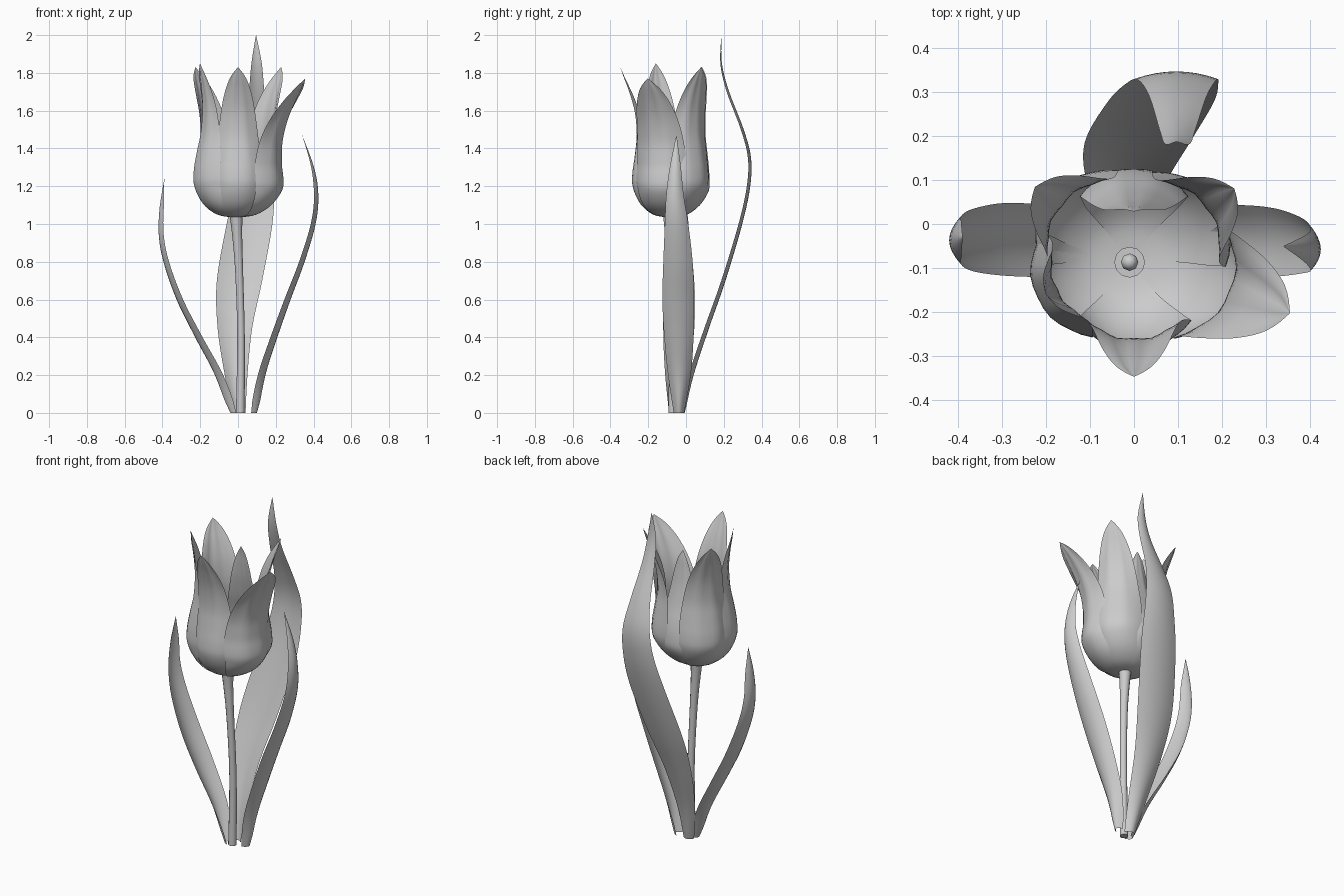
import bpy
from math import sin, cos, radians, pi

cube = bpy.data.objects.get("Cube")
if cube:
    bpy.data.objects.remove(cube, do_unlink=True)

grey = bpy.data.materials.new("plain grey")
grey.use_nodes = True
tone = (0.6, 0.6, 0.6, 1)
grey.diffuse_color = tone
grey.node_tree.nodes["Principled BSDF"].inputs["Base Color"].default_value = tone


def smooth_rows(rows, steps=5):
    """Catmull-Rom interpolation through rows of values."""
    out = []
    last = len(rows) - 1
    for i in range(last):
        a, b, c, d = (rows[max(0, i - 1)], rows[i], rows[i + 1], rows[min(last, i + 2)])
        for k in range(steps):
            t = k / steps
            out.append([q + t * (r - p) / 2 + t * t * (2 * p - 5 * q + 4 * r - s) / 2
                        + t ** 3 * (3 * q - p - 3 * r + s) / 2
                        for p, q, r, s in zip(a, b, c, d)])
    out.append(list(rows[-1]))
    return out


def sheet(name, grid, angle=60):
    """Smooth surface over a grid of points."""
    n = len(grid[0])
    faces = [(j * n + i, j * n + i + 1, (j + 1) * n + i + 1, (j + 1) * n + i)
             for j in range(len(grid) - 1) for i in range(n - 1)]
    mesh = bpy.data.meshes.new(name)
    mesh.from_pydata([p for row in grid for p in row], [], faces)
    mesh.materials.append(grey)
    obj = bpy.data.objects.new(name, mesh)
    bpy.context.collection.objects.link(obj)
    bpy.ops.object.select_all(action="DESELECT")
    obj.select_set(True)
    bpy.context.view_layer.objects.active = obj
    bpy.ops.object.mode_set(mode="EDIT")
    bpy.ops.mesh.select_all(action="SELECT")
    bpy.ops.mesh.remove_doubles(threshold=0.0005)
    bpy.ops.object.mode_set(mode="OBJECT")
    bpy.ops.object.shade_smooth_by_angle(angle=radians(angle))
    return obj


def leaf(name, rows, cup, swap=False):
    """Rows hold height, outward position, low edge and high edge."""
    grid = []
    for z, out, lo, hi in smooth_rows(rows):
        hollow = cup * min(1, (hi - lo) / 0.08) * (1.3 - 0.8 * z / rows[-1][0])
        line = []
        for i in range(9):
            s = i / 4 - 1
            across = (lo + hi) / 2 + s * (hi - lo) / 2
            depth = out + hollow * (0.5 - s * s)
            line.append((across, depth, z) if swap else (depth, across, z))
        grid.append(line)
    return sheet(name, grid)


def tube(name, rows, sides=12):
    """Rows hold x, y, z and radius; both ends are closed."""
    rows = [(*rows[0][:3], 0)] + list(rows) + [(*rows[-1][:3], 0)]
    grid = [[(x + r * cos(2 * pi * i / sides), y + r * sin(2 * pi * i / sides), z)
             for i in range(sides + 1)] for x, y, z, r in rows]
    return sheet(name, grid)


# Stem and pistil
tube("stem", smooth_rows([(0.012, -0.07, 0, 0.023), (0.016, -0.07, 0.4, 0.02),
                          (0.006, -0.08, 0.75, 0.021), (-0.005, -0.085, 0.95, 0.027),
                          (-0.01, -0.087, 1.05, 0.035)], 3))
tube("pistil", [(-0.01, -0.087, 1.04, 0.015), (-0.01, -0.087, 1.12, 0.02),
                (-0.01, -0.087, 1.135, 0.01)], 8)

# Leaves
leaf("back_leaf", [(0, -0.02, -0.03, 0.04), (0.2, 0.027, -0.07, 0.05), (0.45, 0.11, -0.108, 0.075),
                   (0.7, 0.198, -0.112, 0.128), (1.0, 0.288, -0.06, 0.182),
                   (1.2, 0.331, -0.015, 0.192), (1.35, 0.336, 0.01, 0.187),
                   (1.5, 0.298, 0.035, 0.165), (1.7, 0.222, 0.058, 0.14),
                   (1.85, 0.186, 0.071, 0.126), (2, 0.188, 0.095, 0.096)], 0.022, True)
leaf("left_leaf", [(0, 0.085, -0.065, -0.01), (0.2, 0.125, -0.095, 0.025),
                   (0.4, 0.19, -0.115, 0.04), (0.6, 0.262, -0.125, 0.043),
                   (0.8, 0.338, -0.12, 0.035), (1.0, 0.398, -0.112, 0.012),
                   (1.15, 0.414, -0.105, -0.012), (1.3, 0.395, -0.086, -0.027),
                   (1.47, 0.34, -0.051, -0.05)], 0.034)
leaf("right_leaf", [(0, -0.025, -0.09, -0.04), (0.2, -0.1, -0.11, 0.01),
                    (0.4, -0.207, -0.12, 0.04), (0.6, -0.308, -0.118, 0.048),
                    (0.8, -0.38, -0.108, 0.035), (0.95, -0.407, -0.092, 0.018),
                    (1.1, -0.403, -0.072, 0.002), (1.24, -0.39, -0.031, -0.03)], -0.038)


# Petals: shared profile of height fraction, radius and half angle
PROFILE = smooth_rows([(0, 0.02, 0.6), (0.02, 0.1, 0.65), (0.09, 0.175, 0.7),
                       (0.2, 0.225, 0.7), (0.3, 0.228, 0.7), (0.42, 0.212, 0.68),
                       (0.55, 0.19, 0.62), (0.7, 0.18, 0.51), (0.83, 0.185, 0.36),
                       (0.93, 0.195, 0.19), (1, 0.2, 0.003)], 4)


def petal(name, degrees, top, tip, scale, width, bend):
    """Petal wrapped around the flower axis, its tip at the given radius."""
    base = 1.035
    grid = []
    for t, r, half in PROFILE:
        flare = max(0, (t - 0.35) / 0.65) ** bend
        radius = r * scale + (tip - 0.2 * scale) * flare
        narrow = half * (r * scale / radius) ** 0.6 * (1 + (width - 1) * min(1, t / 0.6))
        spread = min(1, t / 0.2)
        fullness = half / 0.7
        line = []
        for i in range(13):
            s = i / 6 - 1
            a = radians(degrees) + s * narrow
            # edges curl inward below and flatten above, with a slight midrib
            curl = (0.14 - 0.12 * t) * spread * s * s + 0.025 * t * cos(3 * pi * s)
            rr = radius * (1 - fullness * curl)
            line.append((-0.01 + 0.01 * spread + rr * cos(a), -0.085 + 0.01 * spread
                         + rr * sin(a) * 0.94, base + t * (top - base)))
        grid.append(line)
    return sheet(name, grid)


for name, *shape in [
        ("front_petal", 270, 1.83, 0.29, 0.98, 1, 1.7),
        ("front_left_petal", 339, 1.77, 0.38, 1.06, 1.2, 1.3),
        ("back_left_petal", 36, 1.83, 0.282, 1.02, 1.12, 1.7),
        ("back_petal", 90, 1.74, 0.11, 0.93, 1, 1.7),
        ("back_right_petal", 143, 1.83, 0.282, 1.04, 1.12, 1.7),
        ("front_right_petal", 204, 1.85, 0.22, 1.05, 1, 1.7)]:
    petal(name, *shape)
